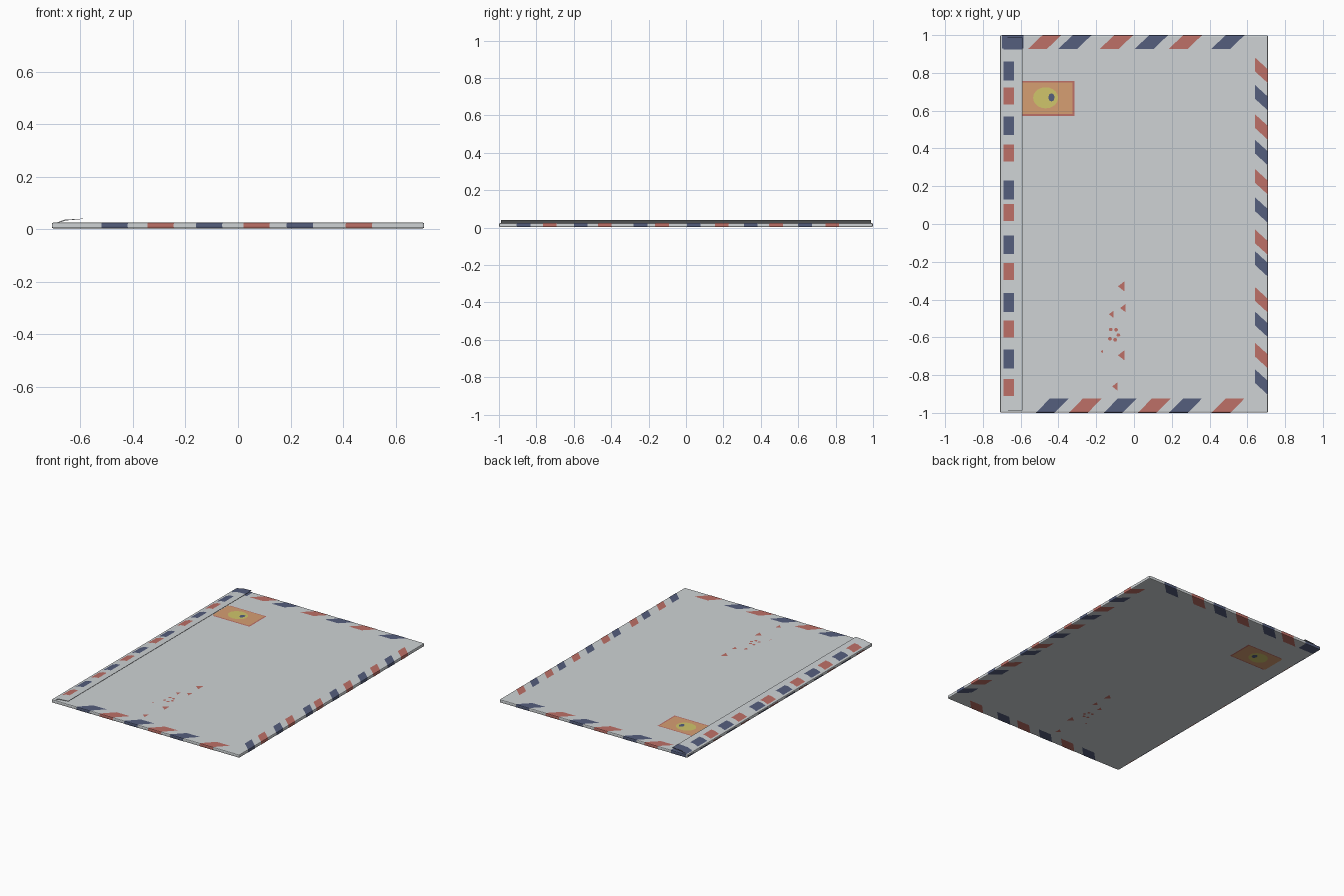
import bpy, bmesh, math
from mathutils import Vector

if "Cube" in bpy.data.objects:
    bpy.data.objects.remove(bpy.data.objects["Cube"])


def mat(name, rgb):
    m = bpy.data.materials.new(name)
    m.diffuse_color = (*rgb, 1)
    m.use_nodes = True
    m.node_tree.nodes["Principled BSDF"].inputs["Base Color"].default_value = m.diffuse_color
    return m


PAPER = mat("paper_grey", (0.62, 0.65, 0.665))
BLUE = mat("stripe_blue", (0.09, 0.112, 0.205))
RED = mat("stripe_red", (0.51, 0.16, 0.135))
ORANGE = mat("stamp_orange", (0.67, 0.345, 0.17))
YELLOW = mat("stamp_yellow", (0.63, 0.56, 0.147))

Z0, Z1 = 0.003, 0.025      # underside and top of the envelope
HX, HY = 0.709, 0.999      # half width and half length
LIFT = 0.0007              # height of one printed layer


def finish(bm, name, mats):
    me = bpy.data.meshes.new(name)
    bm.to_mesh(me)
    bm.free()
    ob = bpy.data.objects.new(name, me)
    bpy.context.collection.objects.link(ob)
    for m in mats:
        me.materials.append(m)
    return ob


def sheets(name, items, mats):
    """Printed strips: items are (list of point pairs, material index).
    The first face of every strip is made to look upwards."""
    bm = bmesh.new()
    for rows, mi in items:
        vs = [[bm.verts.new(p) for p in row] for row in rows]
        fs = [bm.faces.new((a[0], a[1], b[1], b[0])) for a, b in zip(vs, vs[1:])]
        bm.normal_update()
        flip = fs[0].normal.z < 0
        for f in fs:
            f.material_index = mi
            if flip:
                f.normal_flip()
    return finish(bm, name, mats)


def prints(name, outlines, layer, m):
    """Flat printed shapes, repeated on the top and the underside."""
    bm = bmesh.new()
    for pts in outlines:
        for z, up in ((Z1 + LIFT * layer, True), (Z0 - LIFT * layer, False)):
            f = bm.faces.new([bm.verts.new((x, y, z)) for x, y in pts])
            f.normal_update()
            if (f.normal.z > 0) != up:
                f.normal_flip()
    return finish(bm, name, [m])


def rect(x0, x1, y0, y1):
    return [(x0, y0), (x1, y0), (x1, y1), (x0, y1)]


def ellipse(cx, cy, rx, ry, n=20):
    return [(cx + rx * math.cos(math.tau * i / n), cy + ry * math.sin(math.tau * i / n))
            for i in range(n)]


# envelope body
bpy.ops.mesh.primitive_cube_add(size=1, location=(0, 0, (Z0 + Z1) / 2))
body = bpy.context.object
body.name = "envelope_body"
body.scale = (2 * HX, 2 * HY, Z1 - Z0)
bpy.ops.object.transform_apply(location=False, rotation=False, scale=True)
body.data.materials.append(PAPER)
bev = body.modifiers.new("soft_edges", 'BEVEL')
bev.width = 0.006
bev.segments = 2

# folded flap on the left edge, slightly lifted
profile = [(-0.709, 0.014), (-0.70, 0.021), (-0.66, 0.036), (-0.59, 0.040),
           (-0.59, 0.0385), (-0.655, 0.033), (-0.69, 0.022)]
bm = bmesh.new()
ends = [[bm.verts.new((x, y, z)) for x, z in profile] for y in (-0.988, 0.988)]
for e in ends:
    bm.faces.new(e)
for i in range(len(profile)):
    j = (i + 1) % len(profile)
    bm.faces.new((ends[0][i], ends[0][j], ends[1][j], ends[1][i]))
bmesh.ops.recalc_face_normals(bm, faces=bm.faces)
finish(bm, "envelope_flap", [PAPER])


# slanted stripes that wrap round an edge, from top face to underside
def wrap(start, width, slant, depth, place):
    t, b = Z1 + LIFT, Z0 - LIFT
    section = [(depth, t), (0.006, t), (0.0015, t - 0.002), (0, t - 0.007),
               (0, b + 0.007), (0.0015, b + 0.002), (0.006, b), (depth, b)]
    rows = []
    for inset, z in section:
        a = start + slant * (1 - inset / depth)
        rows.append((place(a, inset - LIFT, z), place(a + width, inset - LIFT, z)))
    return rows


def back(a, d, z):
    return (a, HY - d, z)


def front(a, d, z):
    return (a, -HY + d, z)


def right(a, d, z):
    return (HX - d, a, z)


items = [(wrap(x, 0.10, 0.075, 0.072, back), i % 2)
         for i, x in enumerate((-0.56, -0.40, -0.18, 0.005, 0.185, 0.41))]
items.append((wrap(-0.70, 0.115, 0, 0.07, back), 1))
sheets("back_edge_stripes", items, [RED, BLUE])

sheets("front_edge_stripes",
       [(wrap(x + 0.075, 0.10, -0.075, 0.076, front), i % 2)
        for i, x in enumerate((-0.52, -0.345, -0.16, 0.02, 0.185, 0.41))], [BLUE, RED])

sheets("right_edge_stripes",
       [(wrap(y - 0.073, 0.073, -0.062, 0.068, right), i % 2)
        for i, y in enumerate((0.88, 0.735, 0.58, 0.445, 0.29, 0.14, -0.03,
                               -0.145, -0.335, -0.465, -0.63, -0.77))], [RED, BLUE])

# straight blocks printed on the flap and down the left edge
block = [(-0.634, 0.0383), (-0.66, 0.0368), (-0.701, 0.0216), (-0.71, 0.0145),
         (-0.71, 0.009), (-0.703, Z0 - LIFT), (-0.698, Z0 - LIFT)]
items = []
for i, y in enumerate((0.81, 0.678, 0.52, 0.375, 0.18, 0.062, -0.11,
                       -0.252, -0.415, -0.555, -0.715, -0.865)):
    h = 0.05 if i % 2 == 0 else 0.045
    items.append(([((x, y - h, z), (x, y + h, z)) for x, z in block], i % 2))
corner = [(-0.59, 0.0408)] + block[1:5]
items.append(([((x, 0.925, z), (x, 0.9885, z)) for x, z in corner], 0))
sheets("flap_stripes", items, [BLUE, RED])

# blue end of the flap at the back corner
bm = bmesh.new()
f = bm.faces.new([bm.verts.new((x, 0.989, z)) for x, z in profile])
f.normal_update()
if f.normal.y < 0:
    f.normal_flip()
finish(bm, "flap_corner_end", [BLUE])

# stamp with border, round picture and dark spot
prints("stamp_border", [rect(-0.59, -0.315, 0.573, 0.757)], 1, RED)
prints("stamp", [rect(-0.60, -0.325, 0.582, 0.75)], 2, ORANGE)
prints("stamp_disc", [ellipse(-0.468, 0.668, 0.066, 0.056)], 3, YELLOW)
prints("stamp_spot", [ellipse(-0.437, 0.67, 0.017, 0.022, 8)], 4, BLUE)

# faint red print specks
specks = [(-0.065, -0.33), (-0.058, -0.445), (-0.12, -0.478), (-0.065, -0.695),
          (-0.17, -0.675), (-0.10, -0.86)]
shapes = [[(x - s, y), (x + s * 0.8, y - s * 1.4), (x + s * 0.8, y + s * 1.4)]
          for (x, y), s in zip(specks, (0.02, 0.015, 0.013, 0.02, 0.006, 0.016))]
for k in range(5):
    a = math.radians(-130 + 62 * k)
    shapes.append(ellipse(-0.11 + 0.027 * math.cos(a), -0.585 + 0.03 * math.sin(a),
                          0.011, 0.01, 6))
prints("print_specks", shapes, 1, RED)
